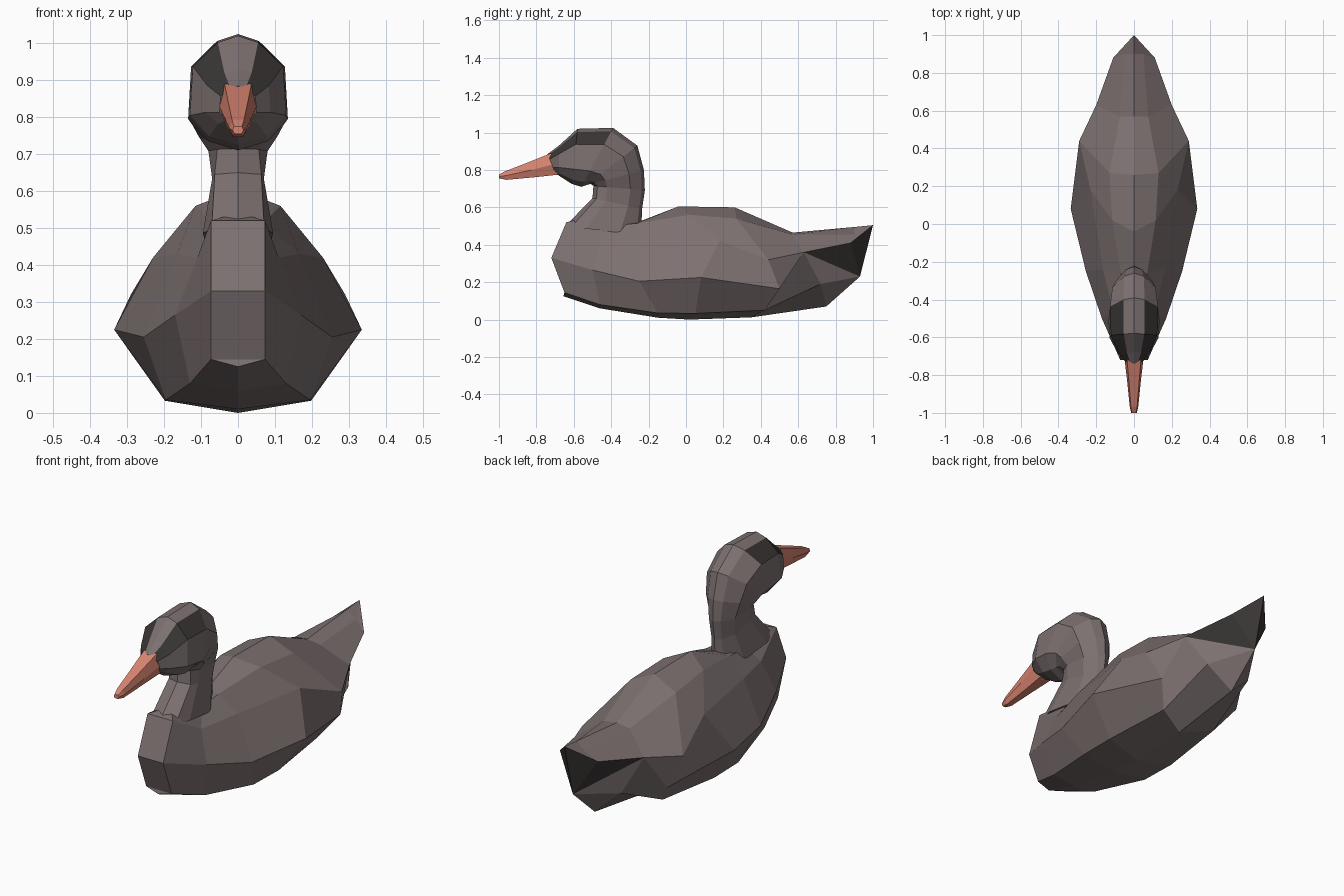
import bpy, bmesh

if "Cube" in bpy.data.objects:
    bpy.data.objects.remove(bpy.data.objects["Cube"])


def material(name, rgb):
    m = bpy.data.materials.new(name)
    m.diffuse_color = (*rgb, 1)
    m.use_nodes = True
    m.node_tree.nodes["Principled BSDF"].inputs["Base Color"].default_value = m.diffuse_color
    return m


PLUMAGE = material("grey_brown_plumage", (0.205, 0.163, 0.163))
DARK = material("dark_marking", (0.04, 0.036, 0.034))
ORANGE = material("bill_orange", (0.70, 0.235, 0.165))


def loft(name, stations, mats, dark=lambda i, j: False):
    """Skin mirrored half-sections of (x, y, z); both ends close on the centre line."""
    first = [(0, y, z) for x, y, z in stations[0]]
    last = [(0, y, z) for x, y, z in stations[-1]]
    rows = [first] + stations + [last]
    bm = bmesh.new()
    for side in (1, -1):
        grid = [[bm.verts.new((side * x, y, z)) for x, y, z in r] for r in rows]
        for i in range(len(grid) - 1):
            for j in range(len(grid[0]) - 1):
                q = [grid[i][j], grid[i][j + 1], grid[i + 1][j + 1], grid[i + 1][j]]
                f = bm.faces.new(q)
                f.material_index = int(dark(i - 1, j))
    bmesh.ops.remove_doubles(bm, verts=bm.verts, dist=0.0005)
    bmesh.ops.dissolve_degenerate(bm, edges=bm.edges, dist=0.0005)
    bmesh.ops.recalc_face_normals(bm, faces=bm.faces)
    me = bpy.data.meshes.new(name)
    bm.to_mesh(me)
    bm.free()
    for m in mats:
        me.materials.append(m)
    ob = bpy.data.objects.new(name, me)
    bpy.context.collection.objects.link(ob)
    return ob


def section(inner, outer, width, profile):
    """Half-section from inner (y, z) to outer (y, z); profile holds (fraction, width factor)."""
    return [(width * w, inner[0] + (outer[0] - inner[0]) * t,
             inner[1] + (outer[1] - inner[1]) * t) for t, w in profile]


# Body: each station runs keel, bilge, waist, shoulder, upper back, spine
body = [
    [(0, -.655, .125), (.073, -.65, .145), (.073, -.72, .33), (.073, -.64, .52), (.04, -.6, .53), (0, -.6, .53)],
    [(0, -.46, .06), (.13, -.46, .08), (.17, -.5, .265), (.11, -.46, .42), (.07, -.4, .5), (0, -.4, .5)],
    [(0, -.15, .01), (.195, -.15, .035), (.255, -.25, .205), (.165, -.24, .43), (.07, -.26, .515), (0, -.26, .52)],
    [(0, .02, 0), (.198, .05, .033), (.335, .08, .225), (.23, .18, .42), (.115, .02, .56), (0, -.04, .605)],
    [(0, .35, .012), (.16, .42, .05), (.24, .5, .165), (.29, .44, .32), (.13, .27, .54), (0, .26, .6)],
    [(0, .75, .07), (.13, .72, .19), (.2, .63, .36), (.2, .63, .36), (.075, .57, .455), (0, .57, .465)],
    [(0, .93, .23), (0, .93, .23), (0, .93, .23), (.11, .88, .41), (.05, .9, .455), (0, .9, .495)],
    [(0, .93, .23), (0, .93, .23), (0, .93, .23), (0, 1, .505), (0, 1, .505), (0, 1, .505)],
]
# dark underside of the tail
loft("body", body, [PLUMAGE, DARK], lambda i, j: i >= 5 and j == 2)

# Neck and head: throat point, nape point, half width, throat flatness
rings = [
    ((-.645, .50), (-.24, .45), .095, .75),
    ((-.50, .65), (-.235, .59), .07, .9),
    ((-.495, .715), (-.22, .69), .08, .7),
    ((-.51, .725), (-.225, .80), .105, .6),
    ((-.53, .72), (-.26, .93), .122, .6),
    ((-.56, .71), (-.39, 1.025), .135, .6),
    ((-.61, .725), (-.58, 1.02), .13, .6),
    ((-.68, .77), (-.68, .93), .088, .6),
    ((-.70, .785), (-.74, .885), .05, .6),
]
head = [section(a, b, w, [(0, 0), (.08, f), (.27, 1), (.72, .94), (.94, .42), (1, 0)])
        for a, b, w, f in rings]
# dark mask on both sides of the crown
loft("neck_and_head", head, [PLUMAGE, DARK], lambda i, j: 5 <= i <= 7 and j == 3)

# Bill: underside point, ridge point, half width
bill = [section(a, b, w, [(0, 0), (0, .6), (.5, 1), (1, .7), (1, 0)]) for a, b, w in [
    ((-.68, .775), (-.72, .89), .052),
    ((-.80, .762), (-.85, .838), .037),
    ((-.96, .747), (-.97, .792), .023),
    ((-1.0, .755), (-1.0, .775), .015)]]
loft("bill", bill, [ORANGE])
